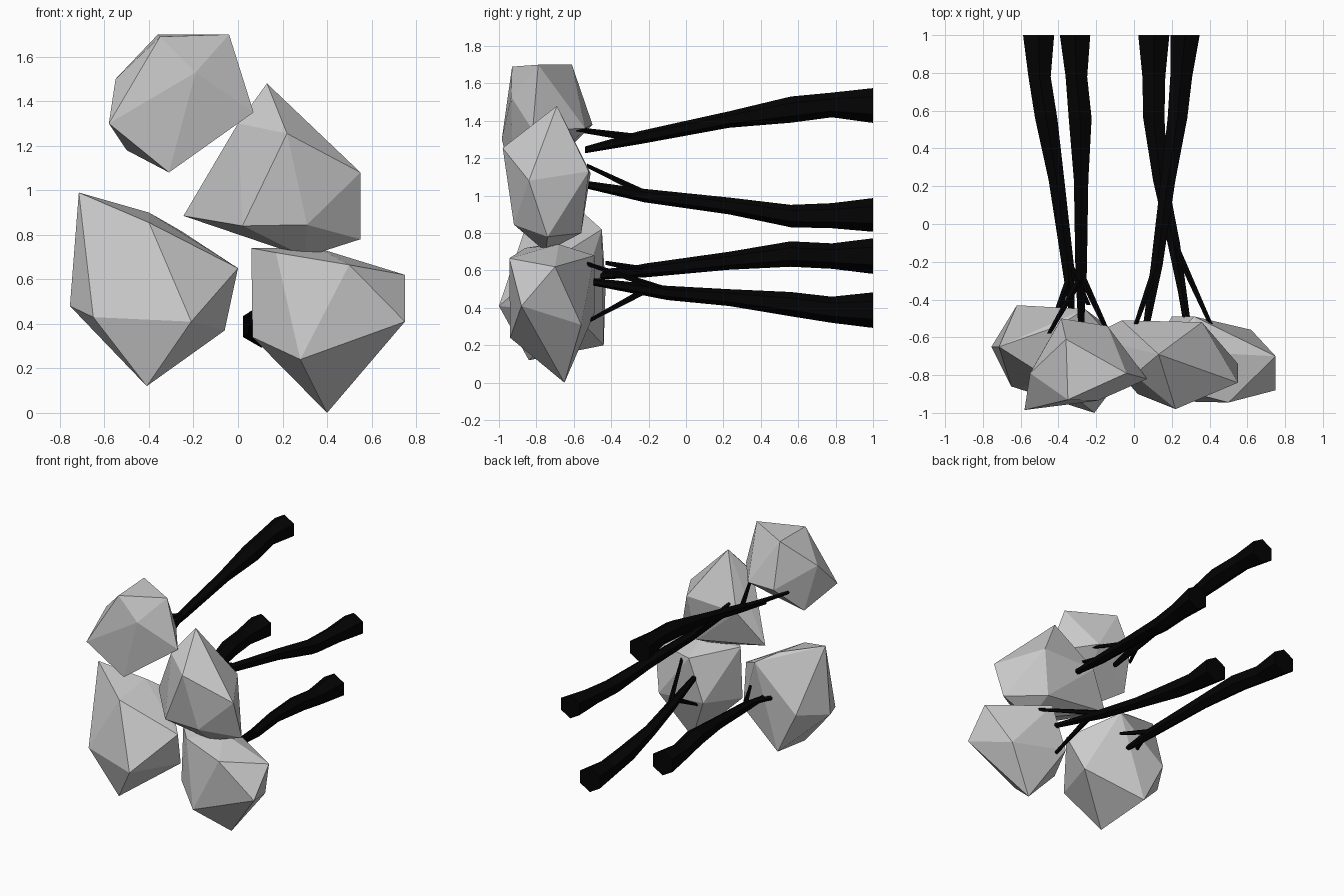
import bpy, bmesh
from math import sin, cos, pi

bark = bpy.data.materials.new("dark_bark")
bark.diffuse_color = (0.001, 0.001, 0.001, 1)


def finish(bm, name, mat=None):
    bmesh.ops.recalc_face_normals(bm, faces=bm.faces)
    me = bpy.data.meshes.new(name)
    bm.to_mesh(me)
    bm.free()
    if mat:
        me.materials.append(mat)
    bpy.context.collection.objects.link(bpy.data.objects.new(name, me))


def clump(name, corners):
    """Faceted foliage block: hull around a few corners."""
    bm = bmesh.new()
    for c in corners:
        bm.verts.new(c)
    res = bmesh.ops.convex_hull(bm, input=bm.verts)
    junk = [v for v in res["geom_interior"] if isinstance(v, bmesh.types.BMVert)]
    bmesh.ops.delete(bm, geom=junk, context="VERTS")
    finish(bm, name)


def limb(bm, path, sides):
    """Tapered tube; every path point is (x, y, z, radius)."""
    rings = []
    for x, y, z, r in path:
        rings.append([bm.verts.new((x + r * cos(pi / 2 + 2 * pi * k / sides), y,
                                    z + r * sin(pi / 2 + 2 * pi * k / sides)))
                      for k in range(sides)])
    for a, b in zip(rings, rings[1:]):
        for k in range(sides):
            n = (k + 1) % sides
            bm.faces.new((a[k], a[n], b[n], b[k]))
    bm.faces.new(rings[0])
    bm.faces.new(rings[-1])


def trunk(name, path, twigs):
    bm = bmesh.new()
    limb(bm, path, 6)
    for start, end in twigs:
        limb(bm, [(*start, 0.022), (*end, 0.012)], 5)
    finish(bm, name, bark)


# Foliage clumps
clump("foliage_upper_left", [
    (-.35, -.93, 1.69), (-.36, -.61, 1.70), (-.04, -.79, 1.70), (-.19, -.935, 1.53),
    (.07, -.82, 1.35), (-.31, -.925, 1.08), (-.50, -.70, 1.18), (-.58, -.985, 1.30),
    (-.55, -.79, 1.50), (-.385, -.50, 1.38), (-.14, -.54, 1.36)])
clump("foliage_upper_right", [
    (.13, -.69, 1.48), (.22, -.98, 1.255), (0, -.80, 1.30), (.36, -.52, 1.13),
    (.55, -.84, 1.08), (.55, -.74, .78), (-.245, -.60, .885), (.02, -.90, .84),
    (.31, -.92, .845), (.30, -.75, .70), (-.065, -.51, 1.12), (.30, -.56, .80)])
clump("foliage_lower_left", [
    (-.715, -.65, .99), (-.40, -.54, .90), (-.26, -.45, .82), (0, -.72, .65),
    (-.06, -.60, .37), (-.41, -.84, .12), (-.46, -.44, .20), (-.755, -.65, .48),
    (-.65, -.86, .43), (-.40, -.85, .855), (-.21, -1, .41), (-.62, -.43, .52)])
clump("foliage_lower_right", [
    (.06, -.74, .74), (.36, -.68, .74), (.50, -.945, .665), (.75, -.70, .62),
    (.75, -.88, .41), (.62, -.56, .31), (.40, -.65, 0), (.28, -.94, .24),
    (.065, -.77, .34), (.17, -.86, .72), (.32, -.49, .68), (.20, -.49, .37)])

# Trunks, from the thick root end to the tip, with their twigs
trunk("trunk_upper_left", [
    (-.312, 1, 1.482, .093), (-.305, .78, 1.485, .066), (-.285, .56, 1.46, .07),
    (-.28, .23, 1.407, .044), (-.28, -.25, 1.31, .035), (-.28, -.54, 1.245, .018)],
    [((-.28, -.27, 1.31), (-.13, -.59, 1.355)), ((-.29, -.3, 1.31), (-.45, -.58, 1.35))])
trunk("trunk_upper_right", [
    (.27, 1, .897, .09), (.25, .78, .893, .067), (.23, .56, .891, .06),
    (.18, .23, .945, .045), (.12, -.22, 1.0, .036), (.065, -.54, 1.06, .02)],
    [((.12, -.22, 1.01), (.01, -.53, 1.16))])
trunk("trunk_lower_left", [
    (-.505, 1, .677, .095), (-.50, .78, .677, .068), (-.465, .56, .688, .068),
    (-.41, .23, .652, .048), (-.35, -.22, .60, .037), (-.33, -.46, .57, .018)],
    [((-.34, -.22, .60), (-.24, -.43, .64)), ((-.345, -.3, .60), (-.455, -.59, .58))])
trunk("trunk_lower_right", [
    (.105, 1, .388, .095), (.105, .78, .39, .07), (.105, .56, .42, .065),
    (.14, .23, .455, .045), (.21, -.1, .48, .038), (.28, -.50, .54, .02)],
    [((.21, -.1, .49), (.405, -.53, .635)), ((.23, -.22, .49), (.27, -.51, .335))])
